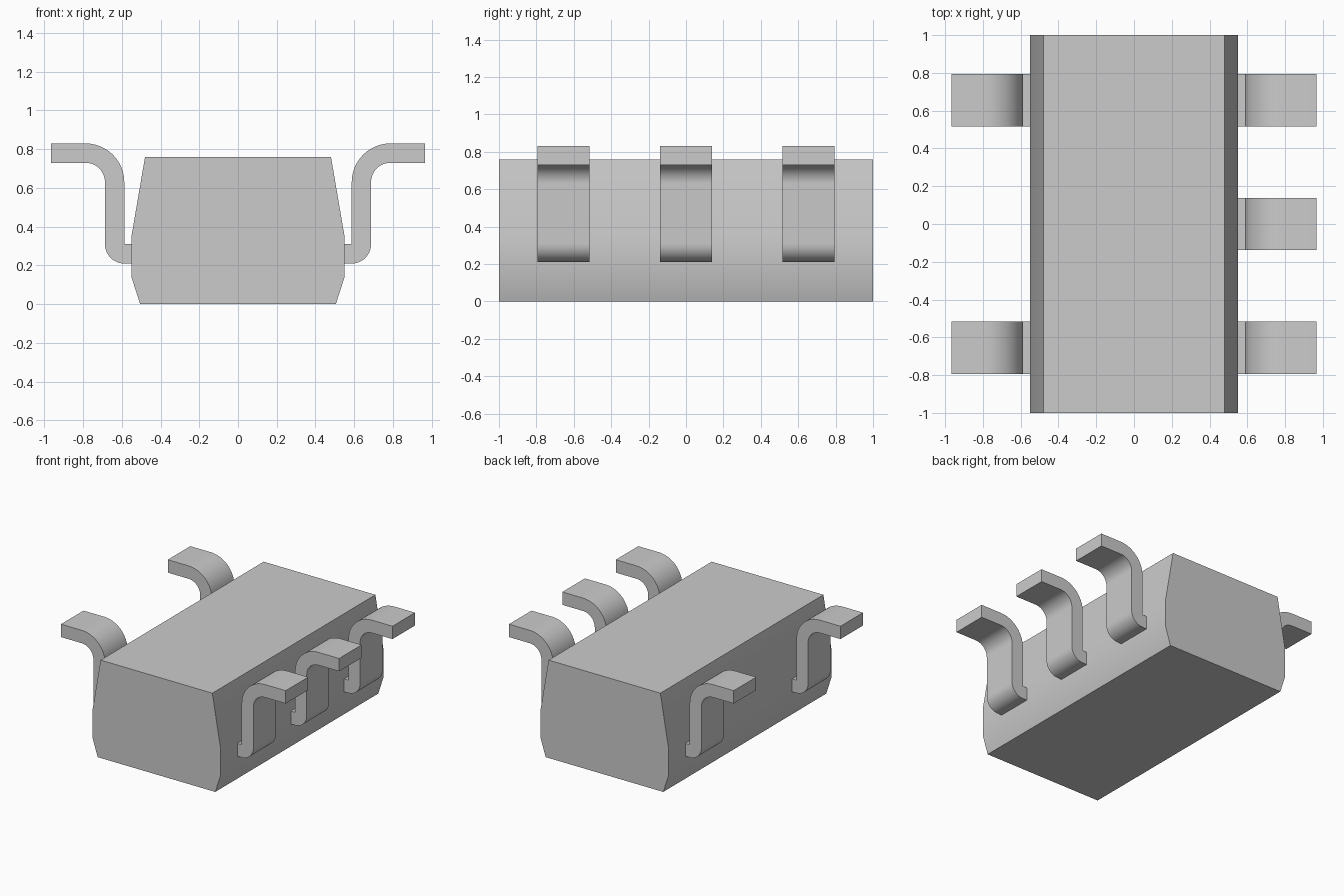
import bpy
import bmesh
from math import sin, cos, pi, radians

cube = bpy.data.objects.get("Cube")
if cube:
    bpy.data.objects.remove(cube, do_unlink=True)

grey = bpy.data.materials.new("plain grey")
grey.use_nodes = True
colour = (0.6, 0.6, 0.6, 1)
grey.diffuse_color = colour
grey.node_tree.nodes["Principled BSDF"].inputs["Base Color"].default_value = colour


def extrude_profile(name, profile, y_centre, half_width):
    """Solid made by sweeping an x-z outline along y."""
    bm = bmesh.new()
    face = bm.faces.new([bm.verts.new((x, y_centre - half_width, z)) for x, z in profile])
    swept = bmesh.ops.extrude_face_region(bm, geom=[face])["geom"]
    moved = [v for v in swept if isinstance(v, bmesh.types.BMVert)]
    bmesh.ops.translate(bm, verts=moved, vec=(0, 2 * half_width, 0))
    bmesh.ops.recalc_face_normals(bm, faces=bm.faces)
    mesh = bpy.data.meshes.new(name)
    bm.to_mesh(mesh)
    bm.free()
    mesh.materials.append(grey)
    obj = bpy.data.objects.new(name, mesh)
    bpy.context.collection.objects.link(obj)
    bpy.ops.object.select_all(action="DESELECT")
    obj.select_set(True)
    bpy.context.view_layer.objects.active = obj
    bpy.ops.object.shade_smooth_by_angle(angle=radians(30))
    return obj


def arc(cx, cz, radius, start, end, steps=12):
    angles = [radians(start + (end - start) * i / steps) for i in range(steps + 1)]
    return [(cx + radius * cos(a), cz + radius * sin(a)) for a in angles]


# Body: tapered block, chamfered underneath
half = [(0.505, 0), (0.55, 0.14), (0.55, 0.35), (0.48, 0.76)]
extrude_profile("body", half + [(-x, z) for x, z in reversed(half)], 0, 1)

# Leads: flat strips bent up and outwards
lead = [(0.54, 0.31), (0.54, 0.21)]
lead += arc(0.587, 0.31, 0.1, -90, 0)
lead += arc(0.787, 0.63, 0.1, 180, 90)
lead += [(0.965, 0.73), (0.965, 0.83)]
lead += arc(0.787, 0.63, 0.2, 90, 180)
lead += [(0.587, 0.31)]

places = [("left_front", 1, -0.655), ("left_middle", 1, 0), ("left_back", 1, 0.655),
          ("right_front", -1, -0.655), ("right_back", -1, 0.655)]
for name, side, y in places:
    extrude_profile(name + "_lead", [(side * x, z) for x, z in lead], y, 0.138)
